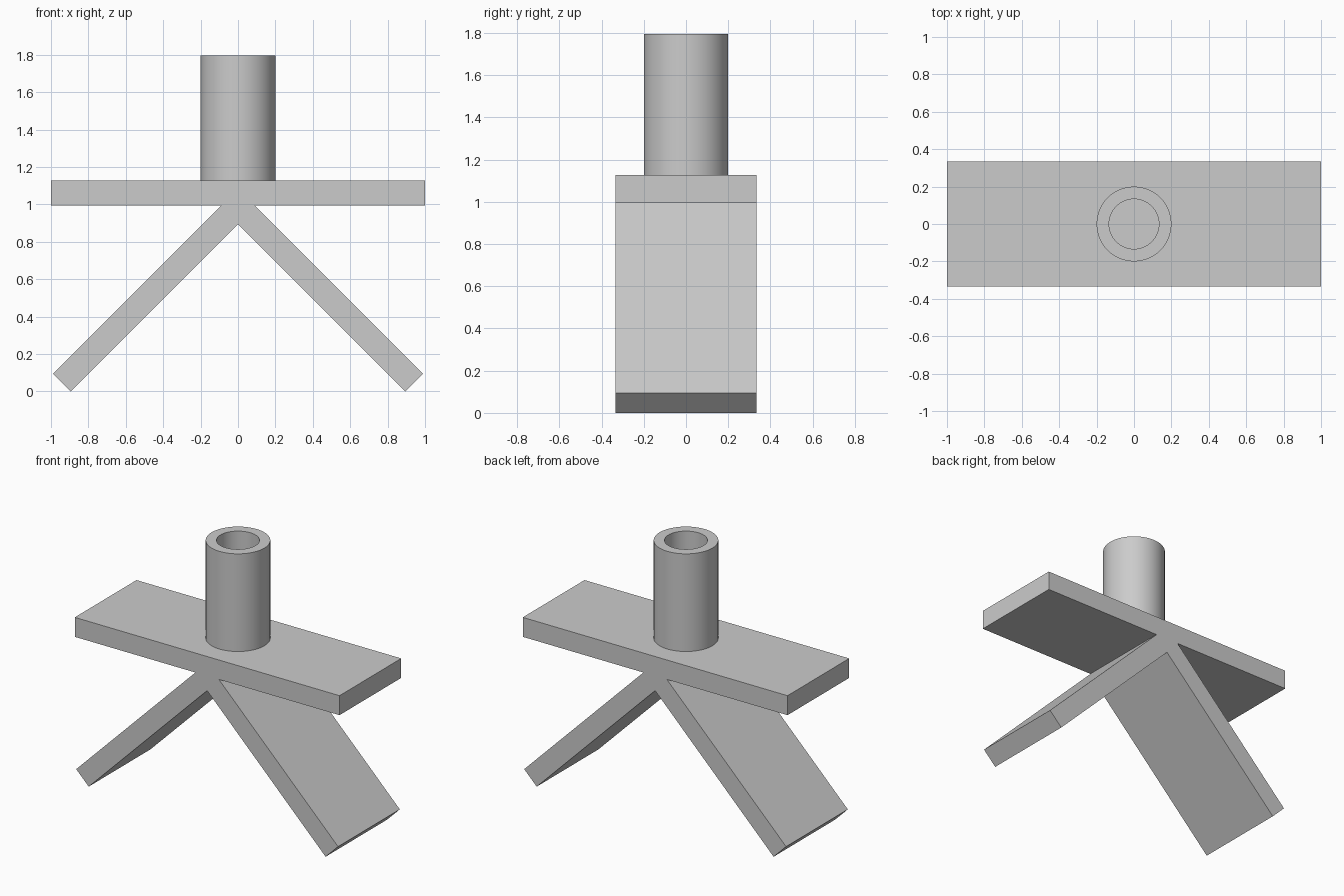
import bpy, bmesh, math

if "Cube" in bpy.data.objects:
    bpy.data.objects.remove(bpy.data.objects["Cube"])

grey = bpy.data.materials.new("plain_grey")
grey.diffuse_color = (0.6, 0.6, 0.6, 1)
grey.use_nodes = True
grey.node_tree.nodes["Principled BSDF"].inputs["Base Color"].default_value = grey.diffuse_color

DEPTH = 0.333     # half depth of plate and legs
PLATE_LOW, PLATE_TOP, TOP = 0.995, 1.128, 1.795
APEX = 0.895      # height of the inner corner between the legs
STEP = 0.0943     # leg thickness along x and z (45 degrees)


def make_object(name, bm):
    bmesh.ops.recalc_face_normals(bm, faces=bm.faces)
    mesh = bpy.data.meshes.new(name)
    bm.to_mesh(mesh)
    bm.free()
    mesh.materials.append(grey)
    obj = bpy.data.objects.new(name, mesh)
    bpy.context.collection.objects.link(obj)
    return obj


# Plate and splayed legs: one mirrored profile extruded along y
half = [(APEX, 0), (APEX + STEP, STEP),
        (APEX + 2 * STEP - PLATE_LOW, PLATE_LOW),
        (1, PLATE_LOW), (1, PLATE_TOP)]
profile = [(0, APEX)] + half + [(-x, z) for x, z in reversed(half)]
bm = bmesh.new()
face = bm.faces.new([bm.verts.new((x, -DEPTH, z)) for x, z in profile])
ext = bmesh.ops.extrude_face_region(bm, geom=[face])
moved = [v for v in ext["geom"] if isinstance(v, bmesh.types.BMVert)]
bmesh.ops.translate(bm, verts=moved, vec=(0, 2 * DEPTH, 0))
make_object("plate_with_legs", bm)

# Hollow tube: wall section spun around z, open down to the plate
bm = bmesh.new()
section = [(0.2, PLATE_TOP), (0.2, TOP), (0.1333, TOP), (0.1333, PLATE_TOP)]
verts = [bm.verts.new((r, 0, z)) for r, z in section]
edges = [bm.edges.new((verts[i], verts[i + 1])) for i in range(3)]
bmesh.ops.spin(bm, geom=verts + edges, cent=(0, 0, 0), axis=(0, 0, 1),
               angle=math.tau, steps=64, use_duplicate=False)
bmesh.ops.remove_doubles(bm, verts=bm.verts, dist=0.0005)
tube = make_object("tube", bm)
# the open ring has no volume, so orient its faces from the rim
bm = bmesh.new()
bm.from_mesh(tube.data)
bm.normal_update()
if any(f.normal.z < -0.5 for f in bm.faces):
    bmesh.ops.reverse_faces(bm, faces=bm.faces)
bm.to_mesh(tube.data)
bm.free()

bpy.context.view_layer.objects.active = tube
tube.select_set(True)
bpy.ops.object.shade_smooth_by_angle(angle=math.radians(30))
